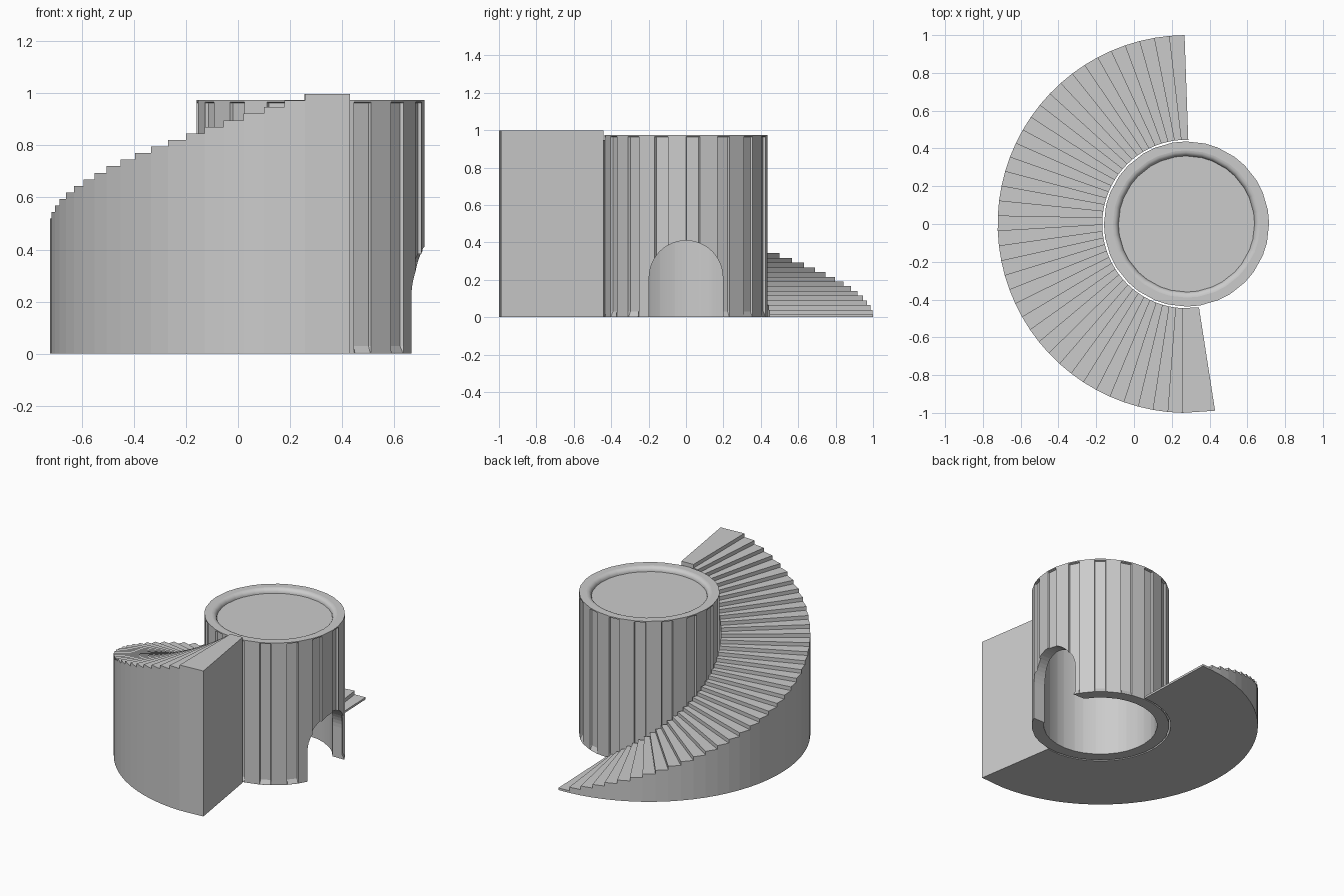
import bpy, bmesh
from math import radians, cos, sin, pi

cube = bpy.data.objects.get("Cube")
if cube:
    bpy.data.objects.remove(cube)

CX = 0.278          # axis shared by the tower and the stairs

stone = bpy.data.materials.new("grey_stone")
stone.use_nodes = True
GREY = (0.6, 0.6, 0.6, 1)
stone.diffuse_color = GREY
stone.node_tree.nodes["Principled BSDF"].inputs["Base Color"].default_value = GREY


def polar(r, deg, z):
    a = radians(deg)
    return (CX + r * cos(a), r * sin(a), z)


def finish(bm, name):
    bmesh.ops.recalc_face_normals(bm, faces=bm.faces)
    mesh = bpy.data.meshes.new(name)
    bm.to_mesh(mesh)
    bm.free()
    mesh.materials.append(stone)
    obj = bpy.data.objects.new(name, mesh)
    bpy.context.collection.objects.link(obj)
    return obj


# Tower: hollow drum with sixteen shallow flutes and a rounded rim
R, FLUTE_R, INNER, TOP = 0.437, 0.424, 0.36, 0.974
PERIOD, WIDTH, BEVEL = 22.5, 9.7, 0.5


def ring(bm, r, z, fluted=False):
    verts = []
    for i in range(16):
        for off, deep in ((0, False), (BEVEL, True), (WIDTH - BEVEL, True), (WIDTH, False)):
            radius = FLUTE_R if fluted and deep else r
            verts.append(bm.verts.new(polar(radius, i * PERIOD + off, z)))
    return verts


bm = bmesh.new()
ceiling = ring(bm, INNER, 0.91)
rings = [ceiling, ring(bm, INNER, 0), ring(bm, R, 0),
         ring(bm, R, 0.004), ring(bm, R, 0.03, True),
         ring(bm, R, TOP - 0.012, True), ring(bm, R, TOP - 0.008),
         ring(bm, R, TOP)]
FILLET = 0.03
for i in range(6):      # rounded inner lip
    a = i / 5 * pi / 2
    rings.append(ring(bm, INNER + FILLET * (1 - sin(a)), TOP - FILLET * (1 - cos(a))))
SMOOTH = {0, 8, 9, 10, 11, 12}
for k, (a, b) in enumerate(zip(rings, rings[1:])):
    for i in range(len(a)):
        j = (i + 1) % len(a)
        f = bm.faces.new((a[i], a[j], b[j], b[i]))
        f.smooth = k in SMOOTH
bm.faces.new(ceiling)
bm.faces.new(rings[-1])
for e in bm.edges:      # keep the lower and upper rims crisp
    if len(e.link_faces) == 2 and e.calc_face_angle(0) > radians(35):
        e.smooth = False
tower = finish(bm, "tower")

# Arched doorway on the side opposite the stairs
HALF, SPRING = 0.197, 0.212
bm = bmesh.new()
outline = [(-HALF, -0.1), (HALF, -0.1)]
outline += [(HALF * cos(pi * i / 24), SPRING + HALF * sin(pi * i / 24)) for i in range(25)]
face = bm.faces.new([bm.verts.new((CX + 0.1, y, z)) for y, z in outline])
out = bmesh.ops.extrude_face_region(bm, geom=[face])
bmesh.ops.translate(bm, vec=(0.6, 0, 0),
                    verts=[v for v in out["geom"] if isinstance(v, bmesh.types.BMVert)])
cutter = finish(bm, "doorway_cutter")
cutter.hide_render = True
cutter.hide_viewport = True
cut = tower.modifiers.new("doorway", "BOOLEAN")
cut.operation = "DIFFERENCE"
cut.solver = "EXACT"
cut.object = cutter
bpy.context.view_layer.update()
depsgraph = bpy.context.evaluated_depsgraph_get()
carved = bpy.data.meshes.new_from_object(tower.evaluated_get(depsgraph))
tower.modifiers.clear()
tower.data = carved
bpy.data.objects.remove(cutter)

# Staircase: a solid curved wedge of steps wrapping the tower
STEPS, START, PITCH, TILT = 40, 90.6, 4.57, 1.8
STAIR_IN, STAIR_OUT, RISE, FIRST = 0.446, 1.0, 0.0252, 0.0142


def edge(k, z):
    """Inner and outer points of the riser line before step k."""
    if k == STEPS:
        return polar(STAIR_IN, 278.5, z), polar(STAIR_OUT, 278.7, z)
    a = START + k * PITCH
    return polar(STAIR_IN, a - TILT, z), polar(STAIR_OUT, a, z)


bm = bmesh.new()


def quad(*pts):
    bm.faces.new([bm.verts.new(p) for p in pts])


below = 0
for k in range(STEPS):
    top = FIRST + k * RISE
    a_in, a_out = edge(k, 0)
    b_in, b_out = edge(k + 1, 0)
    ta_in, ta_out = edge(k, top)
    tb_in, tb_out = edge(k + 1, top)
    r_in, r_out = edge(k, below)
    quad(ta_in, ta_out, tb_out, tb_in)      # tread
    quad(r_in, r_out, ta_out, ta_in)        # riser
    quad(a_out, b_out, tb_out, ta_out)      # outer wall
    quad(b_in, a_in, ta_in, tb_in)          # inner wall
    quad(a_in, b_in, b_out, a_out)          # underside
    below = top
quad(b_in, tb_in, tb_out, b_out)            # end wall
bmesh.ops.remove_doubles(bm, verts=bm.verts, dist=0.0001)
finish(bm, "staircase")
